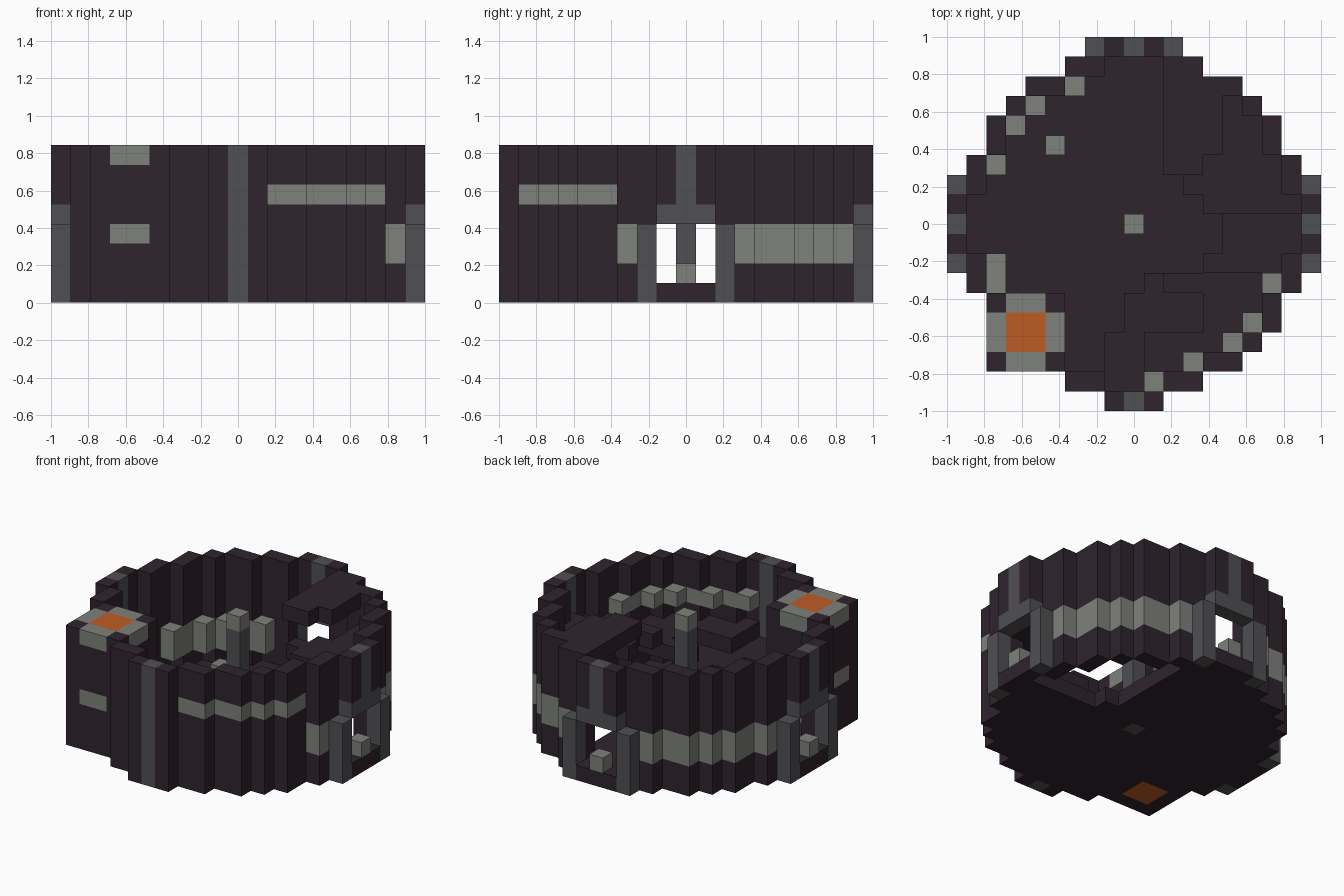
import bpy
import bmesh
from mathutils import Vector

cube = bpy.data.objects.get("Cube")
if cube:
    bpy.data.objects.remove(cube, do_unlink=True)

U = 2 / 19          # block size
TOP = 8             # wall height in blocks


def material(name, rgb):
    m = bpy.data.materials.new(name)
    m.use_nodes = True
    m.diffuse_color = (*rgb, 1)
    m.node_tree.nodes["Principled BSDF"].inputs["Base Color"].default_value = (*rgb, 1)
    return m


dark = material("dark purple brick", (0.029, 0.017, 0.027))
grey = material("dark grey stone", (0.08, 0.08, 0.088))
pale = material("pale grey stone", (0.21, 0.218, 0.198))
lava = material("glowing orange", (0.51, 0.107, 0.018))

blocks = {}         # block position -> (part name, material)


def put(part, mat, cells, levels):
    for i, j in cells:
        for k in levels:
            blocks[i, j, k] = (part, mat)


# Round plan: half width of each row, by distance from the centre
HALF = [9, 9, 8, 8, 7, 7, 6, 5, 3, 1]
plan = {(i, j) for j in range(-9, 10) for i in range(-HALF[abs(j)], HALF[abs(j)] + 1)}
SIDES = ((1, 0), (-1, 0), (0, 1), (0, -1))
DIAGONALS = ((1, 1), (1, -1), (-1, 1), (-1, -1))


def touches_outside(c, steps):
    return any((c[0] + a, c[1] + b) not in plan for a, b in steps)


rim = {c for c in plan if touches_outside(c, SIDES)}
inside = plan - rim
corners = {c for c in inside if touches_outside(c, DIAGONALS)}


# Spiral stair: which step lies over a cell
def step_of(i, j):
    if (i >= 5 and j >= 4) or (i >= 4 and j in (1, 3)) or (i >= 3 and j == 2):
        return "upper_step"
    if i >= 2 and j >= 3:
        return "stair_landing"
    if (i >= 5 and j in (-1, 0)) or (i >= 4 and j == -2):
        return "middle_step"
    if (i >= 2 and j == -3) or (i >= 4 and j <= -3) or (i >= 1 and j <= -6):
        return "lower_step"
    if (i >= 1 and j == -3) or (i >= 0 and -5 <= j <= -4) or (i >= -1 and j <= -6):
        return "bottom_step"
    return None


STEP_LEVEL = {"stair_landing": 7, "upper_step": 5, "middle_step": 4,
              "lower_step": 3, "bottom_step": 2}

# Floor with a stairwell
stairwell = {c for c in inside if c[0] >= 3 and c[1] >= 1
             and step_of(*c) in ("stair_landing", "upper_step")}
put("floor", dark, plan - stairwell, [0])

# Outer wall and stair
put("outer_wall", dark, rim, range(TOP))
for c in inside:
    name = step_of(*c)
    if name:
        put(name, dark, [c], [STEP_LEVEL[name]])

# Pale bands, thickened at the inner corners of the wall
ring = rim | corners
put("rear_band", pale, {c for c in ring if c[1] >= 3 and 3 <= abs(c[0]) <= 8}, (2, 3))
put("front_band", pale, {c for c in rim if 2 <= c[0] <= 7 and c[1] <= -4}, [5])
put("front_band", pale, {c for c in corners if c[0] >= 1 and c[1] <= -3}, [5])
put("door_side_block", pale, [(8, -3), (-7, -2), (-7, -3)], (2, 3))


# Three doorways: pillars, lintel, centre column and sill lamp
def doorway(part, place):
    for c in (place(-1), place(0), place(1)):
        for k in range(1, 4):
            blocks.pop((*c, k), None)
    put(part + "_pillars", grey, [place(-2), place(2)], range(4))
    put(part + "_lintel", grey, [place(-1), place(0), place(1)], [4])
    put(part + "_column", grey, [place(0)], range(5, TOP))
    put(part + "_lamp", pale, [place(0)], [1])


doorway("left_door", lambda t: (9, t))
doorway("right_door", lambda t: (-9, t))
doorway("back_door", lambda t: (t, 9))

# Front column, central post and floor lamp
put("front_column", grey, [(0, -9)], range(TOP))
put("central_post", grey, [(0, 0)], range(TOP - 1))
put("central_post_cap", pale, [(0, 0)], [TOP - 1])
put("floor_lamp", pale, [(-4, 4)], [1])

# Corner tower with a glowing core and two pale rings
tower = {(i, j) for i in range(-7, -3) for j in range(-7, -3)}
core = {(i, j) for i, j in tower if i in (-6, -5) and j in (-6, -5)}
edges = {(i, j) for i, j in tower - core if i in (-6, -5) or j in (-6, -5)}
put("tower", dark, tower, range(TOP))
put("tower_rings", pale, edges, (3, TOP - 1))
put("tower_core", lava, core, range(TOP))


# Turn each part into a mesh of its exposed block faces
def build(part, mat, cells):
    bm = bmesh.new()
    for cell in cells:
        centre = Vector((cell[0], cell[1], cell[2] + 0.5))
        for axis in range(3):
            for sign in (1, -1):
                n = Vector((0, 0, 0))
                n[axis] = sign
                if tuple(int(a + b) for a, b in zip(cell, n)) in blocks:
                    continue
                s = Vector((0, 0, 0))
                s[(axis + 1) % 3] = 1
                t = n.cross(s)
                quad = [(-s - t), (s - t), (s + t), (-s + t)]
                bm.faces.new([bm.verts.new((centre + (n + q) / 2) * U) for q in quad])
    bmesh.ops.remove_doubles(bm, verts=bm.verts, dist=U / 100)
    mesh = bpy.data.meshes.new(part)
    bm.to_mesh(mesh)
    bm.free()
    mesh.materials.append(mat)
    bpy.context.collection.objects.link(bpy.data.objects.new(part, mesh))


parts = {}
for cell, key in blocks.items():
    parts.setdefault(key, []).append(cell)
for (part, mat), cells in parts.items():
    build(part, mat, cells)
